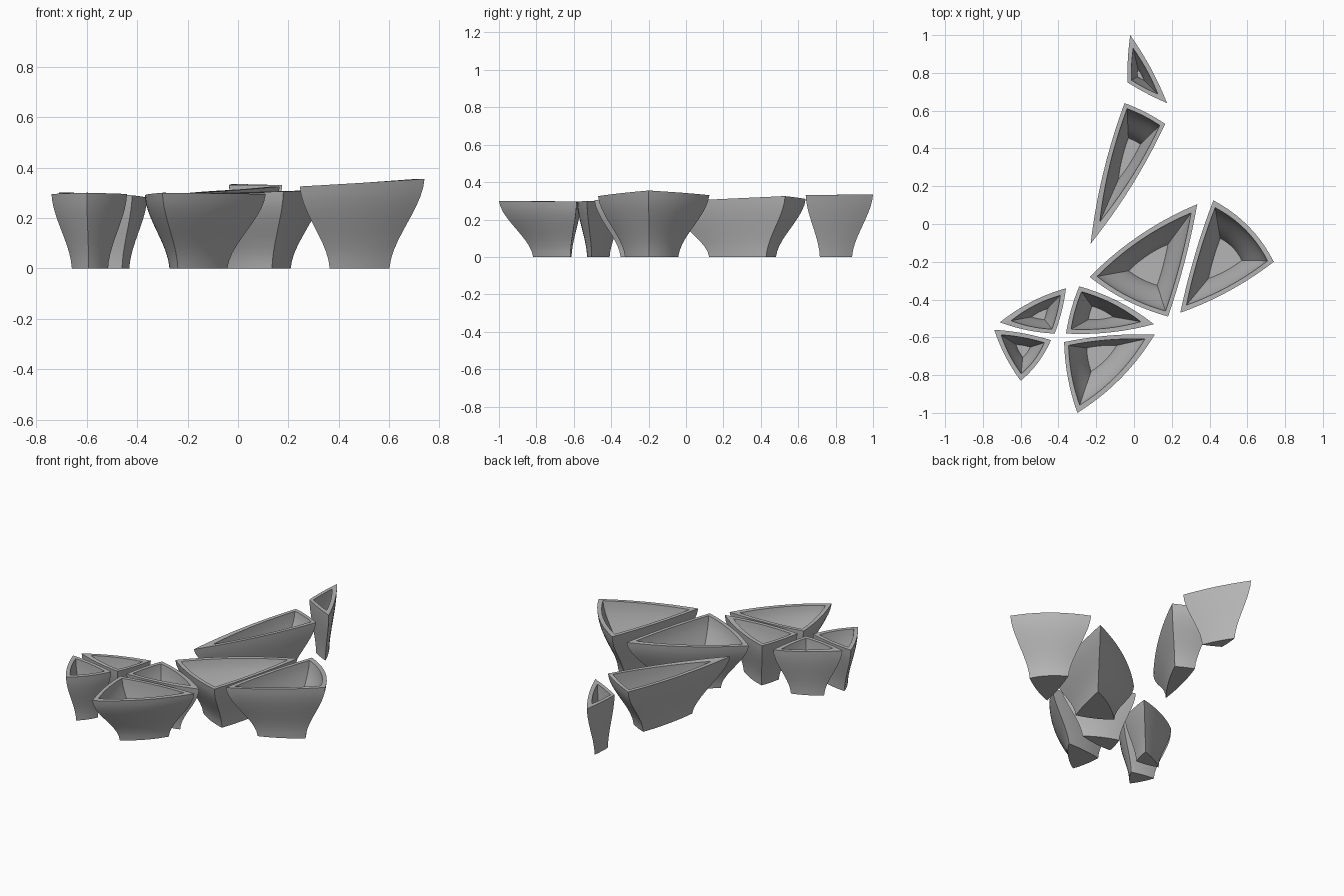
import bpy, bmesh, math
from mathutils import Vector

if "Cube" in bpy.data.objects:
    bpy.data.objects.remove(bpy.data.objects["Cube"])

# One plain grey for every bowl
grey = bpy.data.materials.new("stone_grey")
grey.use_nodes = True
COLOUR = (0.46, 0.46, 0.46, 1)
grey.diffuse_color = COLOUR
grey.node_tree.nodes["Principled BSDF"].inputs["Base Color"].default_value = COLOUR

BASE_SCALE = 0.479   # foot size relative to rim
WALL = 0.02          # wall thickness
FLOOR = 0.06         # cavity floor, as a fraction of the height
STEPS = 10           # rings up the wall
SEGS = 10            # segments per side


def incircle(pts):
    """Centre and radius of the circle inside a triangle."""
    a, b, c = pts
    la, lb, lc = (b - c).length, (c - a).length, (a - b).length
    per = la + lb + lc
    area2 = abs((b.x - a.x) * (c.y - a.y) - (b.y - a.y) * (c.x - a.x))
    return (a * la + b * lb + c * lc) / per, area2 / per


def flare(t):
    """Waisted foot that opens to an upright rim."""
    s = 0.82 * t * t * (3 - 2 * t) + 0.18 * t
    return BASE_SCALE + (1 - BASE_SCALE) * s


def ring(bm, rim, heights, centre, bows, t, inset):
    """Triangular loop with bowed sides at height fraction t."""
    s = flare(t)
    pts = [centre + (p - centre) * s for p in rim]
    if inset:
        mid, radius = incircle(pts)
        k = max(0.2, 1 - inset / radius)
        pts = [mid + (p - mid) * k for p in pts]
    middle = sum(pts, Vector((0, 0))) / 3
    verts = []
    for i in range(3):
        a, b = pts[i], pts[(i + 1) % 3]
        ha, hb = heights[i], heights[(i + 1) % 3]
        edge = b - a
        out = Vector((edge.y, -edge.x))
        if out.dot((a + b) / 2 - middle) < 0:
            out = -out
        for j in range(SEGS):
            u = j / SEGS
            p = a + edge * u + out * (bows[i] * 4 * u * (1 - u))
            verts.append(bm.verts.new((p.x, p.y, (ha + (hb - ha) * u) * t)))
    return verts


def bowl(name, rim, heights, bows, centre=None):
    rim = [Vector(p) for p in rim]
    centre = Vector(centre) if centre else sum(rim, Vector((0, 0))) / 3
    bm = bmesh.new()
    ts = [i / STEPS for i in range(STEPS + 1)]
    # outer wall upwards, then inner wall downwards
    loops = [ring(bm, rim, heights, centre, bows, t, 0) for t in ts]
    loops += [ring(bm, rim, heights, centre, bows, FLOOR + (1 - FLOOR) * t, WALL)
              for t in reversed(ts)]
    for lo, hi in zip(loops, loops[1:]):
        for i in range(len(lo)):
            j = (i + 1) % len(lo)
            bm.faces.new((lo[i], lo[j], hi[j], hi[i]))
    bm.faces.new(loops[0])
    bm.faces.new(loops[-1])
    bmesh.ops.recalc_face_normals(bm, faces=bm.faces)
    mesh = bpy.data.meshes.new(name)
    bm.to_mesh(mesh)
    bm.free()
    mesh.materials.append(grey)
    obj = bpy.data.objects.new(name, mesh)
    bpy.context.collection.objects.link(obj)
    bpy.ops.object.select_all(action='DESELECT')
    obj.select_set(True)
    bpy.context.view_layer.objects.active = obj
    bpy.ops.object.shade_smooth_by_angle(angle=math.radians(35))


# Rear pair
bowl("rear_small_bowl", [(-.02, 1.0), (.175, .64), (-.035, .75)],
     (.335, .33, .33), (.03, .02, .02), (.03, .785))
bowl("rear_long_bowl", [(-.05, .64), (.165, .53), (-.23, -.105)],
     (.31, .325, .295), (.03, .03, .03), (-.037, .335))
# Large right-hand pair
bowl("centre_large_bowl", [(.335, .105), (-.235, -.28), (.18, -.49)],
     (.31, .295, .305), (.05, .05, .02))
bowl("side_large_bowl", [(.42, .125), (.74, -.2), (.245, -.47)],
     (.33, .355, .325), (.08, .04, .02), (.473, -.194))
# Front cluster of four
bowl("back_left_cluster_bowl", [(-.36, -.34), (-.71, -.52), (-.42, -.58)],
     (.28, .3, .29), (.05, .04, .03))
bowl("back_right_cluster_bowl", [(-.29, -.33), (.105, -.53), (-.36, -.58)],
     (.29, .3, .29), (.05, .04, .03))
bowl("front_right_cluster_bowl", [(-.37, -.625), (.11, -.585), (-.3, -1.0)],
     (.29, .295, .3), (.03, .06, .04), (-.182, -.65))
bowl("front_left_cluster_bowl", [(-.74, -.56), (-.44, -.615), (-.6, -.83)],
     (.295, .295, .3), (.03, .06, .04), (-.585, -.66))
